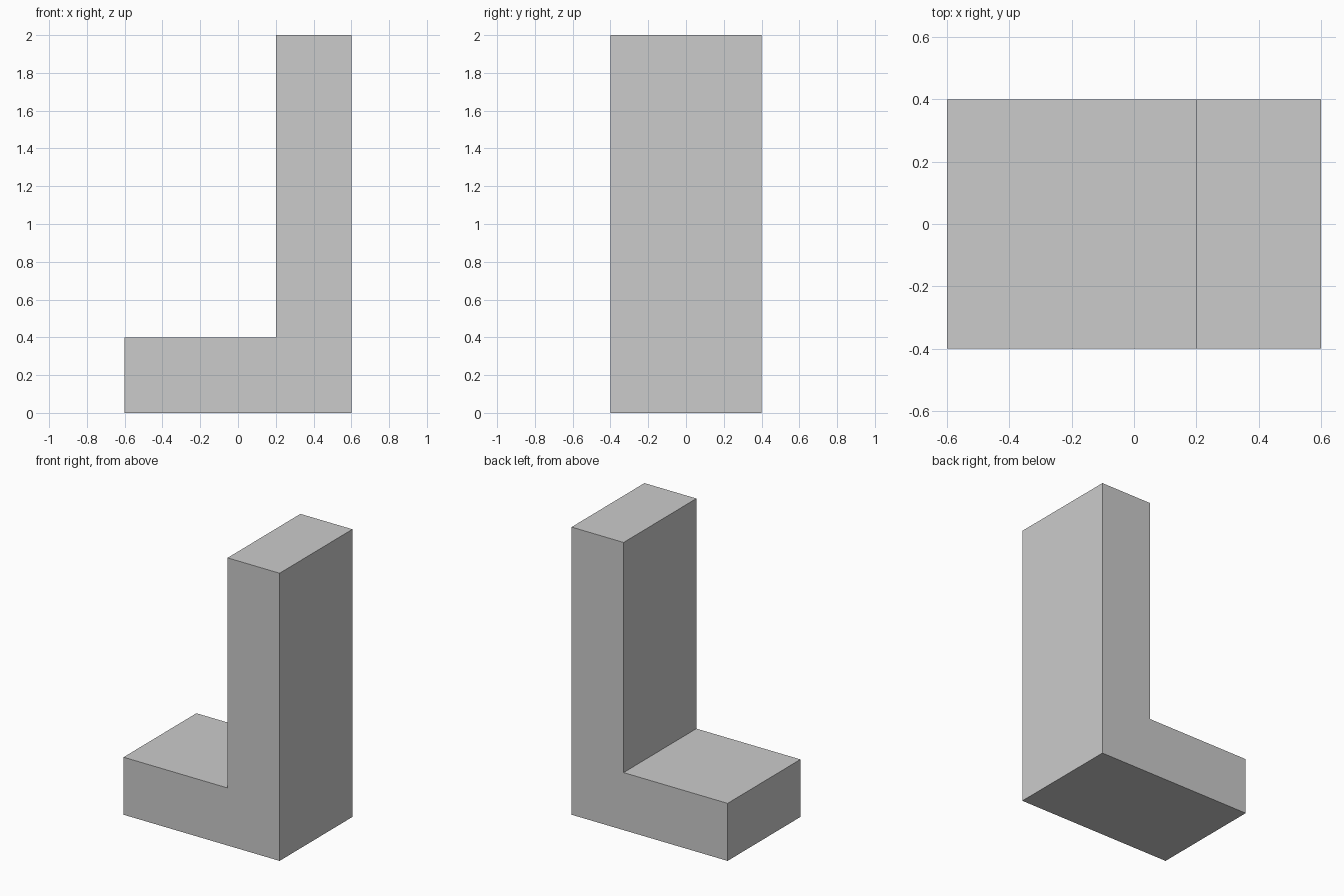
import bpy
import bmesh

if "Cube" in bpy.data.objects:
    bpy.data.objects.remove(bpy.data.objects["Cube"])

# L-shaped side profile (x, z), extruded along y
profile = [(-0.6, 0), (0.6, 0), (0.6, 2), (0.2, 2), (0.2, 0.4), (-0.6, 0.4)]
depth = 0.8

bm = bmesh.new()
face = bm.faces.new([bm.verts.new((x, -depth / 2, z)) for x, z in profile])
ext = bmesh.ops.extrude_face_region(bm, geom=[face])
moved = [g for g in ext["geom"] if isinstance(g, bmesh.types.BMVert)]
bmesh.ops.translate(bm, verts=moved, vec=(0, depth, 0))
bmesh.ops.recalc_face_normals(bm, faces=bm.faces[:])

# Single solid block: low base with upright back
mesh = bpy.data.meshes.new("l_block")
bm.to_mesh(mesh)
bm.free()
block = bpy.data.objects.new("l_block", mesh)
bpy.context.collection.objects.link(block)
